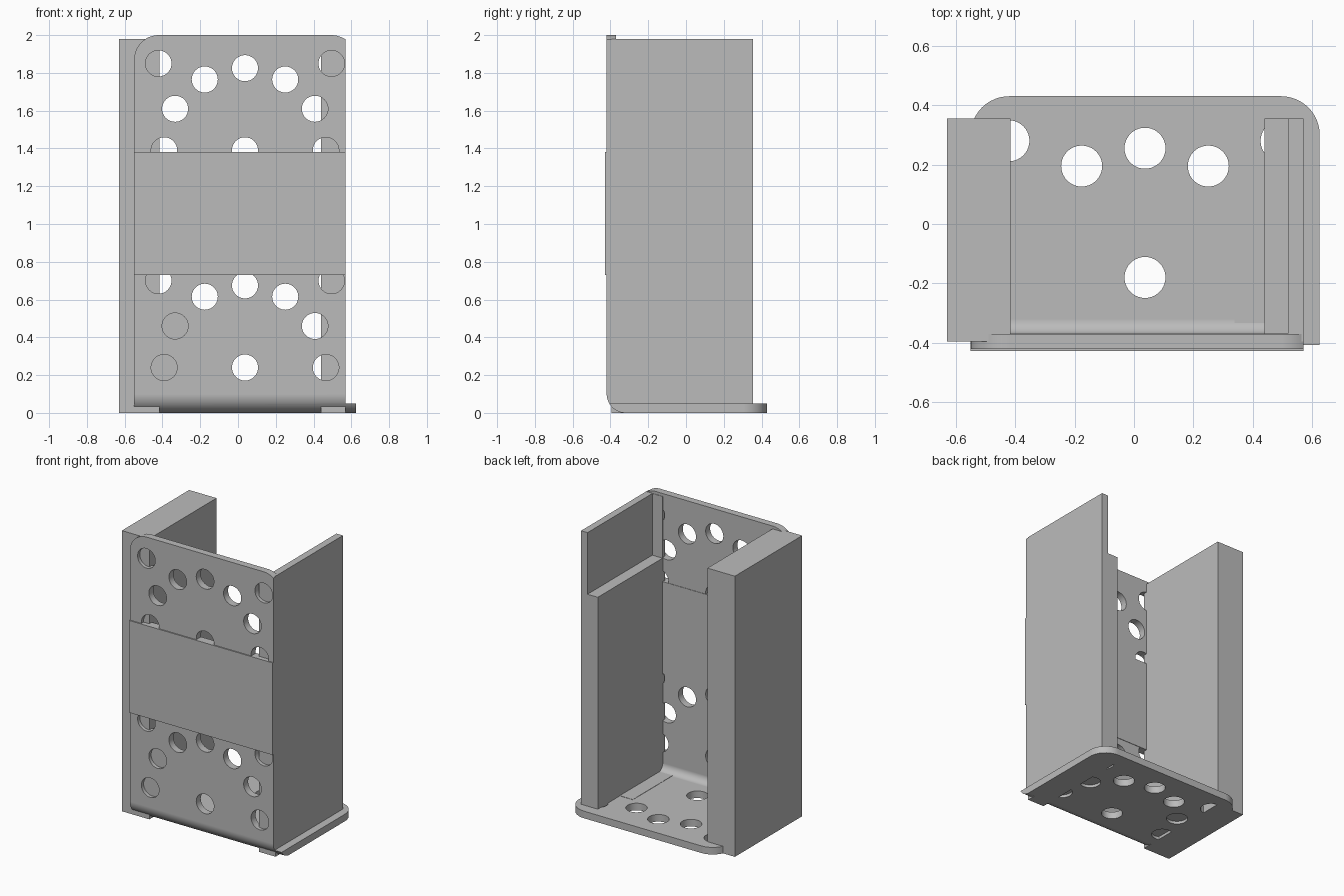
import bpy, bmesh, math
from mathutils import Matrix, Vector

if "Cube" in bpy.data.objects:
    bpy.data.objects.remove(bpy.data.objects["Cube"], do_unlink=True)

grey = bpy.data.materials.new("plain grey")
grey.use_nodes = True
colour = (0.5, 0.5, 0.5, 1)
grey.diffuse_color = colour
grey.node_tree.nodes["Principled BSDF"].inputs["Base Color"].default_value = colour


def add_object(name, bm):
    bmesh.ops.recalc_face_normals(bm, faces=bm.faces)
    mesh = bpy.data.meshes.new(name)
    bm.to_mesh(mesh)
    bm.free()
    mesh.materials.append(grey)
    obj = bpy.data.objects.new(name, mesh)
    bpy.context.collection.objects.link(obj)
    return obj


def extrude_profile(x0, x1, points):
    """Side profile of (y, z) points, extruded from x0 to x1."""
    bm = bmesh.new()
    face = bm.faces.new([bm.verts.new((x0, y, z)) for y, z in points])
    out = bmesh.ops.extrude_face_region(bm, geom=[face])
    moved = [v for v in out["geom"] if isinstance(v, bmesh.types.BMVert)]
    bmesh.ops.translate(bm, verts=moved, vec=(x1 - x0, 0, 0))
    return bm


def box(name, x0, x1, y0, y1, z0, z1):
    return add_object(name, extrude_profile(x0, x1, [(y0, z0), (y1, z0), (y1, z1), (y0, z1)]))


def cut(obj, cutter):
    mod = obj.modifiers.new("cut", "BOOLEAN")
    mod.operation = "DIFFERENCE"
    mod.solver = "EXACT"
    mod.object = cutter
    bpy.context.view_layer.objects.active = obj
    bpy.ops.object.modifier_apply(modifier=mod.name)
    cutter.hide_render = True
    bpy.data.objects.remove(cutter, do_unlink=True)


FRONT, INNER, BACK, TOP, THICK = -0.42, -0.37, 0.43, 2.0, 0.05
LEFT, RIGHT, MID = -0.55, 0.625, 0.037
WALL_FRONT, WALL_BACK, WALL_TOP = -0.395, 0.355, 1.98

# Bent sheet: front plate and base in one L profile
BEND = 0.1


def arc(radius, reverse=False):
    angles = [math.pi + math.pi / 2 * i / 12 for i in range(13)]
    if reverse:
        angles.reverse()
    return [(FRONT + BEND + radius * math.cos(a), BEND + radius * math.sin(a)) for a in angles]


profile = ([(FRONT, TOP)] + arc(BEND) + [(BACK, 0), (BACK, THICK)]
           + arc(BEND - THICK, True) + [(INNER, TOP)])
bm = extrude_profile(LEFT, RIGHT, profile)


def is_corner(edge):
    a, b = (v.co for v in edge.verts)
    if abs(a.x - b.x) > 0.001:
        return False
    return min(a.z, b.z) > TOP - 0.001 or min(a.y, b.y) > BACK - 0.001


bmesh.ops.bevel(bm, geom=[e for e in bm.edges if is_corner(e)], offset=0.13,
                segments=12, profile=0.5, affect="EDGES")
sheet = add_object("bent_sheet", bm)

# Hole pattern: offsets from the middle line, repeated three times
pattern = [(0, 0.435)]
for side in (-1, 1):
    pattern += [(side * 0.458, 0.46), (side * 0.213, 0.375), (side * 0.37, 0.22), (side * 0.428, 0)]
pattern.append((0, 0))

bm = bmesh.new()


def drill(centre, turn):
    bmesh.ops.create_cone(bm, cap_ends=True, segments=40, radius1=0.069, radius2=0.069,
                          depth=0.2, matrix=Matrix.Translation(centre) @ turn)


for dx, d in pattern:
    for start in (0.24, 1.39):
        drill(Vector((MID + dx, INNER, start + d)), Matrix.Rotation(math.pi / 2, 4, "X"))
    drill(Vector((MID + dx, -0.18 + d, 0)), Matrix.Identity(4))
cut(sheet, add_object("hole_cutter", bm))
cut(sheet, box("edge_trimmer", 0.57, 0.8, -0.6, -0.3, THICK, 2.2))

# Smooth hole walls, corners and bend, keeping plate faces flat
bpy.ops.object.select_all(action="DESELECT")
sheet.select_set(True)
bpy.context.view_layer.objects.active = sheet
bpy.ops.object.shade_smooth_by_angle(angle=math.radians(30))
sheet.modifiers.new("flat plates", "WEIGHTED_NORMAL").keep_sharp = True

# Solid band across the front
box("front_band", LEFT, 0.57, -0.428, INNER + 0.003, 0.73, 1.38)

# Thick side wall on the right, thin tall wall on the left
box("right_side_wall", -0.63, -0.416, WALL_FRONT, WALL_BACK, 0, WALL_TOP)
box("left_side_wall", 0.52, 0.57, WALL_FRONT, WALL_BACK, 0, WALL_TOP)

# Stepped inner block against the left wall, with a flange behind the front plate
STEP = 1.545
lip = INNER + 0.003
add_object("left_inner_block", extrude_profile(0.44, 0.52, [
    (WALL_FRONT, 0), (WALL_BACK, 0), (WALL_BACK, STEP),
    (lip, STEP), (lip, WALL_TOP), (WALL_FRONT, WALL_TOP)]))

# Flush fillers that close some of the lower holes
box("front_filler", -0.42, -0.25, WALL_FRONT, INNER, 0.1, 0.56)
box("right_base_filler", -0.42, -0.25, -0.33, 0.11, 0.02, THICK)
box("left_base_filler", 0.338, 0.44, -0.34, 0.11, 0.02, THICK + 0.002)
